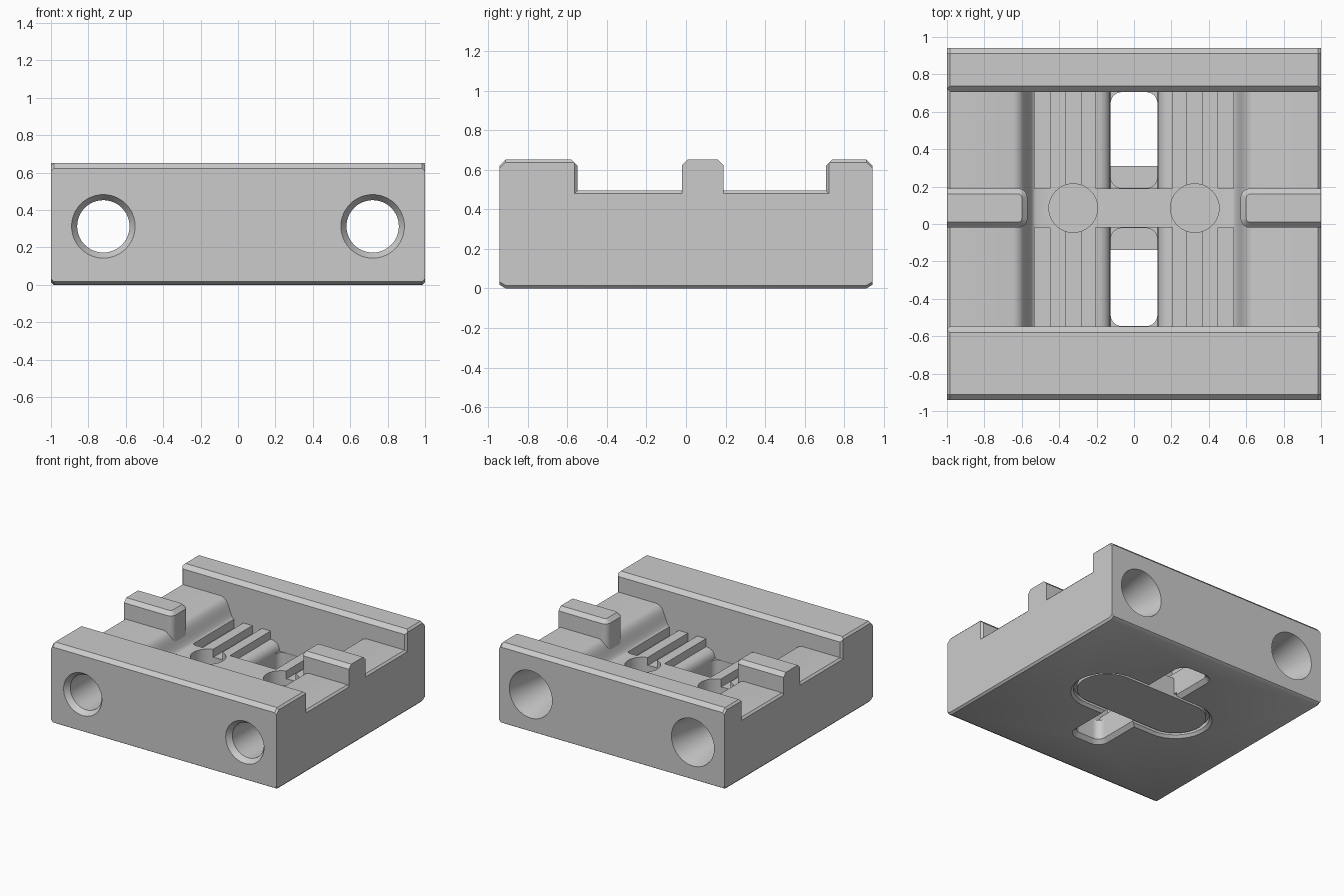
import bpy, bmesh, math

cube = bpy.data.objects.get("Cube")
if cube:
    bpy.data.objects.remove(cube, do_unlink=True)

grey = bpy.data.materials.new("plain grey")
grey.use_nodes = True
colour = (0.6, 0.6, 0.6, 1)
grey.diffuse_color = colour
grey.node_tree.nodes["Principled BSDF"].inputs["Base Color"].default_value = colour

MID = 0.085          # centre line of the stops, pockets and plate
FRONT, BACK = -0.548, 0.707   # channel walls
BAR = (-0.02, 0.19)  # cross bar between the two bays


def loft(name, rings):
    """Closed solid through rings of equal point count."""
    bm = bmesh.new()
    loops = [[bm.verts.new(p) for p in ring] for ring in rings]
    for a, b in zip(loops, loops[1:]):
        for i in range(len(a)):
            j = (i + 1) % len(a)
            bm.faces.new((a[i], a[j], b[j], b[i]))
    bm.faces.new(loops[0])
    bm.faces.new(loops[-1])
    bmesh.ops.recalc_face_normals(bm, faces=bm.faces)
    mesh = bpy.data.meshes.new(name)
    bm.to_mesh(mesh)
    bm.free()
    mesh.materials.append(grey)
    obj = bpy.data.objects.new(name, mesh)
    bpy.context.collection.objects.link(obj)
    return obj


def rounded(cx, cy, hx, hy, r, z, n=8):
    """Rounded rectangle ring at height z."""
    pts = []
    for q, (sx, sy) in enumerate(((1, 1), (-1, 1), (-1, -1), (1, -1))):
        for i in range(n + 1):
            a = (q + i / n) * math.pi / 2
            pts.append((cx + sx * (hx - r) + r * math.cos(a),
                        cy + sy * (hy - r) + r * math.sin(a), z))
    return pts


def disc(cx, cy, cz, r, along_y, n=48):
    """Circle ring about the y or z axis."""
    pts = []
    for i in range(n):
        a = 2 * math.pi * i / n
        u, v = r * math.cos(a), r * math.sin(a)
        pts.append((cx + u, cy, cz + v) if along_y else (cx + u, cy + v, cz))
    return pts


def prism_y(name, profile, y0, y1):
    return loft(name, [[(x, y, z) for x, z in profile] for y in (y0, y1)])


def prism_x(name, profile, x0, x1):
    return loft(name, [[(x, y, z) for y, z in profile] for x in (x0, x1)])


def box(name, x0, x1, y0, y1, z0, z1):
    return prism_y(name, [(x0, z0), (x1, z0), (x1, z1), (x0, z1)], y0, y1)


def cut(target, cutter):
    mod = target.modifiers.new("cut", "BOOLEAN")
    mod.operation = "DIFFERENCE"
    mod.solver = "EXACT"
    mod.object = cutter
    bpy.context.view_layer.objects.active = target
    bpy.ops.object.modifier_apply(modifier=mod.name)
    bpy.data.objects.remove(cutter, do_unlink=True)


def mirrored(half):
    return half + [(-x, z) for x, z in reversed(half)]


def smooth(obj):
    bpy.ops.object.select_all(action="DESELECT")
    obj.select_set(True)
    bpy.context.view_layer.objects.active = obj
    bpy.ops.object.shade_smooth_by_angle(angle=math.radians(32))


# Main block: chamfered side profile, ends bevelled along the top and bottom
def block_ring(x, inset):
    w, c, low, top = 0.942, 0.03, inset, 0.652 - inset
    return [(x, y, z) for y, z in (
        (-w + c, low), (w - c, low), (w, low + c * 0.6), (w, top - c),
        (w - c, top), (-w + c, top), (-w, top - c), (-w, low + c * 0.6))]


body = loft("body", [block_ring(-1, 0.015), block_ring(-0.985, 0),
                     block_ring(0.985, 0), block_ring(1, 0.015)])

# Channel between the rails, with a deeper basin and rounded shoulders
half = [(1.1, 0.8), (1.1, 0.495), (0.645, 0.495), (0.62, 0.488), (0.6, 0.47),
        (0.585, 0.445), (0.573, 0.415), (0.562, 0.385),
        (0.549, 0.356), (0.535, 0.338), (0.515, 0.33)]
cut(body, prism_y("channel", mirrored(half), FRONT, BACK))

# Chamfers along the inner rail tops and around the channel mouths
cut(body, prism_x("rail_chamfer", [
    (FRONT - 0.05, 0.67), (FRONT, 0.62), (BACK, 0.62), (BACK + 0.05, 0.67)], -1.1, 1.1))
for side in (-1, 1):
    cut(body, loft("mouth_chamfer", [
        [(side * x, y, z) for y, z in (
            (FRONT - g, 0.495 - g), (BACK + g, 0.495 - g),
            (BACK + g, 0.8), (FRONT - g, 0.8))]
        for x, g in ((0.985, 0), (1.005, 0.02))]))

# Two bays: centre trough, floor grooves and rounded slots through the base
trough = [(0.205, 0.5), (0.205, 0.265), (0.18, 0.262), (0.157, 0.252),
          (0.14, 0.237), (0.129, 0.215), (0.125, 0.19)]
for y0, y1 in ((FRONT, BAR[0]), (BAR[1], BACK)):
    cut(body, prism_y("trough", mirrored(trough), y0, y1))
    for side in (-1, 1):
        for centre in (0.49, 0.325):
            x = side * centre
            cut(body, box("groove", x - 0.042, x + 0.042, y0, y1, 0.265, 0.45))
    cy, hy = (y0 + y1) / 2, (y1 - y0) / 2 - 0.002
    cut(body, loft("slot", [
        rounded(0, cy, 0.125 + g, hy + g, 0.06 + g, z)
        for g, z in ((0.04, -0.01), (0, 0.03), (0, 0.3))]))

# Round floor pockets and long bores, flared at the back
for side in (-1, 1):
    cut(body, loft("pocket", [disc(side * 0.325, MID, z, 0.13, False)
                              for z in (0.2, 0.5)]))
    cut(body, loft("bore", [disc(side * 0.72, y, 0.313, r, True) for y, r in (
        (-0.955, 0.18), (-0.942, 0.17), (-0.9, 0.14),
        (0.65, 0.14), (0.942, 0.19), (0.96, 0.193))]))

# Capsule recess underneath, with a raised plate inside it
cut(body, loft("recess", [rounded(0, MID, 0.325 + r, r, r - 0.001, z, 14)
                          for r, z in ((0.28, -0.01), (0.25, 0.02), (0.25, 0.05))]))
plate = loft("base_plate", [rounded(0, MID, 0.55, 0.225, 0.224, z, 14)
                            for z in (0.02, 0.18)])

# Side stops with chamfered tops and rounded inner ends
for side, name in ((1, "left_stop"), (-1, "right_stop")):
    stop = loft(name, [
        rounded(side * 0.87, MID, 0.3 - g, 0.105 - g, 0.05 - g, z)
        for g, z in ((0, 0.25), (0, 0.622), (0.03, 0.652))])
    cut(stop, box("trim", min(side, side * 2), max(side, side * 2), -1, 1, 0, 1))
    # keep the buried root clear of the bore
    cut(stop, loft("root", [disc(side * 0.72, y, 0.313, 0.15, True) for y in (-1, 1)]))
    smooth(stop)

smooth(body)
smooth(plate)
